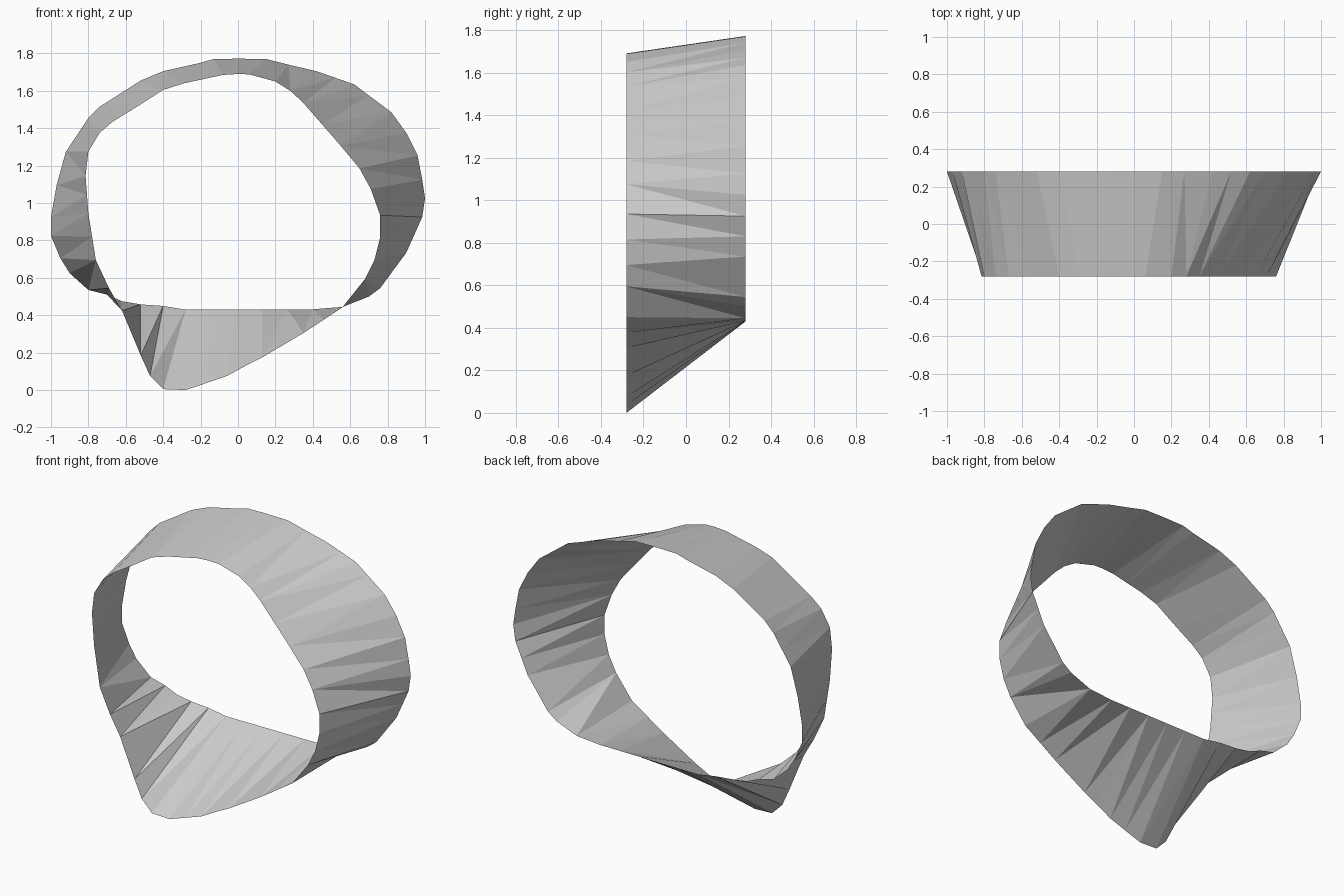
import bpy, bmesh
from mathutils import Vector

if "Cube" in bpy.data.objects:
    bpy.data.objects.remove(bpy.data.objects["Cube"])

HALF = 0.28

# Sections run clockwise in front view: (back rim points, front rim points) as (x, z);
# the last point of each section is the first point of the next
sections = [
    # top to right side
    ([(0, 1.777), (.15, 1.775), (.27, 1.745), (.42, 1.71), (.62, 1.64), (.70, 1.58),
      (.82, 1.49), (.90, 1.38), (.96, 1.26)],
     [(0, 1.695), (.06, 1.693), (.2, 1.655), (.28, 1.605), (.35, 1.54), (.55, 1.31), (.65, 1.19)]),
    # right side down to lower right corner
    ([(.985, 1.13), (1, 1.03), (.985, .93), (.90, .74), (.76, .55), (.70, .505), (.56, .45)],
     [(.71, 1.08), (.76, .94), (.76, .82), (.73, .70), (.68, .60), (.57, .455)]),
    # sloping bottom
    ([(.4, .437), (-.28, .435)],
     [(.35, .31), (.13, .18), (.05, .14), (-.06, .08), (-.28, .005), (-.4, .01)]),
    # lower left corner
    ([(-.4, .455), (-.52, .463), (-.62, .48), (-.7, .515)],
     [(-.47, .08), (-.52, .19), (-.62, .43), (-.69, .55)]),
    # left side
    ([(-.8, .54), (-.9, .63), (-.95, .71), (-1, .83), (-1, .93), (-.97, 1.1), (-.92, 1.28)],
     [(-.76, .70), (-.80, .95), (-.815, 1.15), (-.80, 1.28)]),
    # upper left back to the top
    ([(-.8, 1.46), (-.74, 1.52), (-.52, 1.66), (-.4, 1.71), (-.2, 1.755), (-.13, 1.775), (0, 1.777)],
     [(-.74, 1.38), (-.67, 1.44), (-.54, 1.52), (-.4, 1.61), (-.29, 1.645), (-.08, 1.69), (0, 1.695)]),
]


def refine(pts, y, step=0.13):
    """Split long edges; return [(fraction of length, point)]."""
    v = [Vector((x, y, z)) for x, z in pts]
    out = [v[0]]
    for a, b in zip(v, v[1:]):
        n = max(1, round((b - a).length / step))
        out += [a.lerp(b, i / n) for i in range(1, n + 1)]
    run, res = 0.0, [(0.0, out[0])]
    for a, b in zip(out, out[1:]):
        run += (b - a).length
        res.append((run, b))
    return [(t / run, p) for t, p in res]


# Zip the two rims together with alternating triangles
bm = bmesh.new()
prev_b, prev_f = [], []
for back, front in sections:
    bl = refine(prev_b + back, HALF)
    fl = refine(prev_f + front, -HALF)
    prev_b, prev_f = [back[-1]], [front[-1]]
    bv = [bm.verts.new(p) for _, p in bl]
    fv = [bm.verts.new(p) for _, p in fl]
    i = j = 0
    while i < len(bv) - 1 or j < len(fv) - 1:
        step_back = j == len(fv) - 1 or (i < len(bv) - 1 and bl[i + 1][0] <= fl[j + 1][0])
        if step_back:
            bm.faces.new((bv[i], bv[i + 1], fv[j]))
            i += 1
        else:
            bm.faces.new((bv[i], fv[j + 1], fv[j]))
            j += 1
bmesh.ops.remove_doubles(bm, verts=bm.verts, dist=0.0005)
# Face the sheet outward
bm.normal_update()
c = Vector((0, 0, 0.95))
if sum((f.calc_center_median() - c).dot(f.normal) * f.calc_area() for f in bm.faces) < 0:
    bmesh.ops.reverse_faces(bm, faces=bm.faces)
# Stand on the floor
low = min(v.co.z for v in bm.verts)
bmesh.ops.translate(bm, verts=bm.verts, vec=(0, 0, -low))

mesh = bpy.data.meshes.new("band")
bm.to_mesh(mesh)
bm.free()
bpy.context.collection.objects.link(bpy.data.objects.new("band", mesh))
